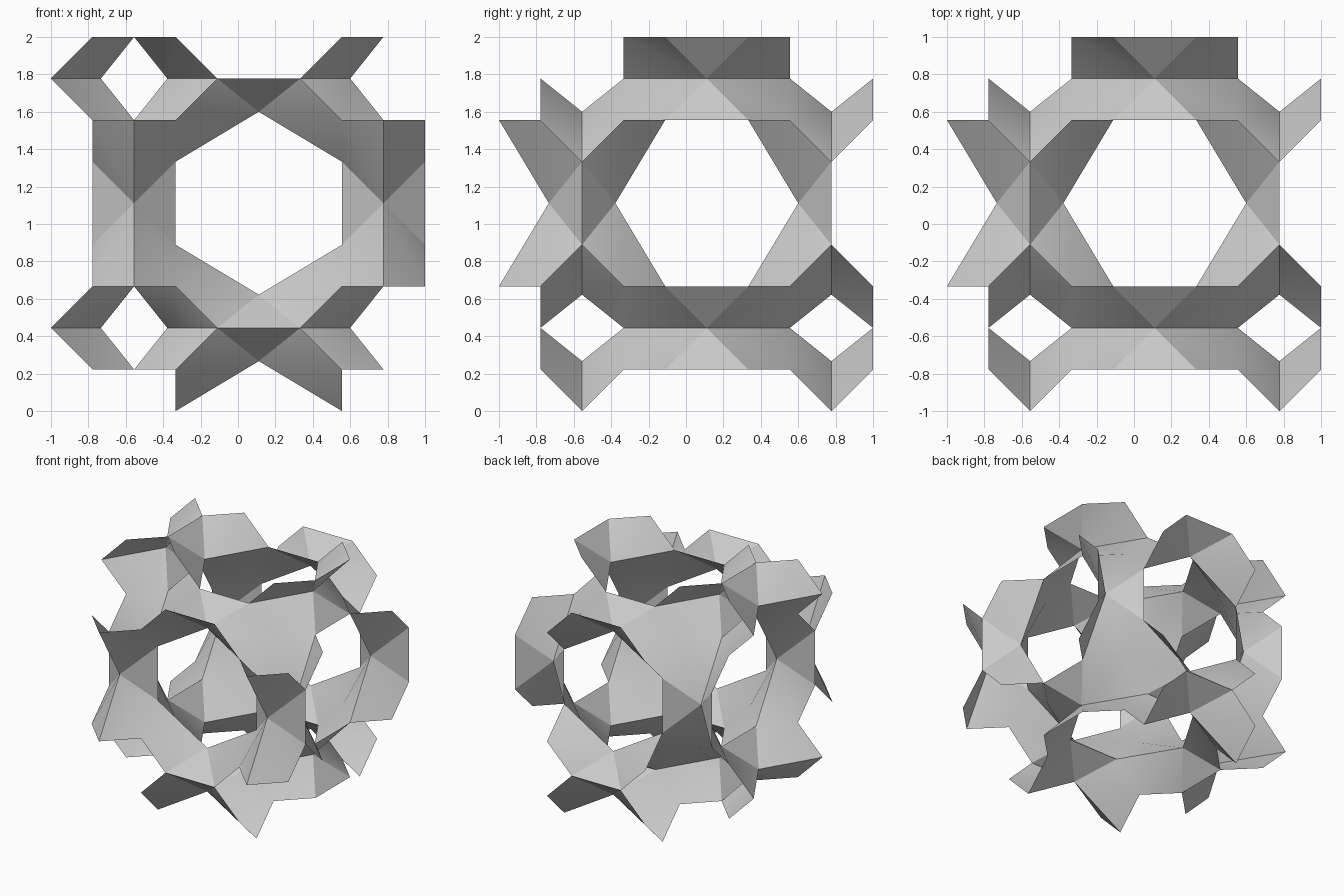
import bpy, bmesh, math
from mathutils import Vector

cube = bpy.data.objects.get("Cube")
if cube:
    bpy.data.objects.remove(cube, do_unlink=True)

UNIT = 2 / 9                      # lattice step
CELL = 6                          # lattice period in steps

# Half of a ten-sided saddle panel around a neck along y, relative to its cell corner
HALF = [(2, 0, 0), (1, 0, 1), (0, 1, 1), (0, 3, 1), (1, 4, 1)]


def panel_rim(side, height):
    """Rim of one saddle panel: side flips it in x, height picks the cell row."""
    upper = HALF + [(2, 4, 0)]
    lower = [(x, y, -z) for x, y, z in reversed(HALF[1:])]
    x0, flip = side
    return [Vector((x0 + flip * x, 3 + y, height + z)) for x, y, z in upper + lower]


def turn(p, times):
    """Cycle the axes, which is a third of a turn about the cube diagonal."""
    for _ in range(times):
        p = Vector((p.z, p.x, p.y))
    return p


def place(p):
    return Vector((p.x * UNIT - 1, p.y * UNIT - 1, p.z * UNIT))


# Saddle panels: three sides by two rows in each of three directions
bm = bmesh.new()
for times in range(3):
    for side in ((2, -1), (2, 1), (2 + CELL, -1)):
        for height in (2, 2 + CELL):
            rim = [turn(p, times) for p in panel_rim(side, height)]
            hub = sum(rim, Vector()) / len(rim)
            ring = [bm.verts.new(place(p)) for p in rim]
            middle = bm.verts.new(place(hub))
            for i, v in enumerate(ring):
                bm.faces.new((middle, v, ring[(i + 1) % len(ring)]))

bmesh.ops.remove_doubles(bm, verts=bm.verts, dist=0.001)
bmesh.ops.recalc_face_normals(bm, faces=bm.faces)

mesh = bpy.data.meshes.new("lattice_surface")
bm.to_mesh(mesh)
bm.free()
surface = bpy.data.objects.new("lattice_surface", mesh)
bpy.context.collection.objects.link(surface)

# Plain grey material
grey = bpy.data.materials.new("plain_grey")
grey.use_nodes = True
colour = (0.6, 0.6, 0.6, 1)
grey.diffuse_color = colour
grey.node_tree.nodes["Principled BSDF"].inputs["Base Color"].default_value = colour
mesh.materials.append(grey)

# Smooth panels with sharp creases
bpy.ops.object.select_all(action="DESELECT")
surface.select_set(True)
bpy.context.view_layer.objects.active = surface
bpy.ops.object.shade_smooth_by_angle(angle=math.radians(30))
